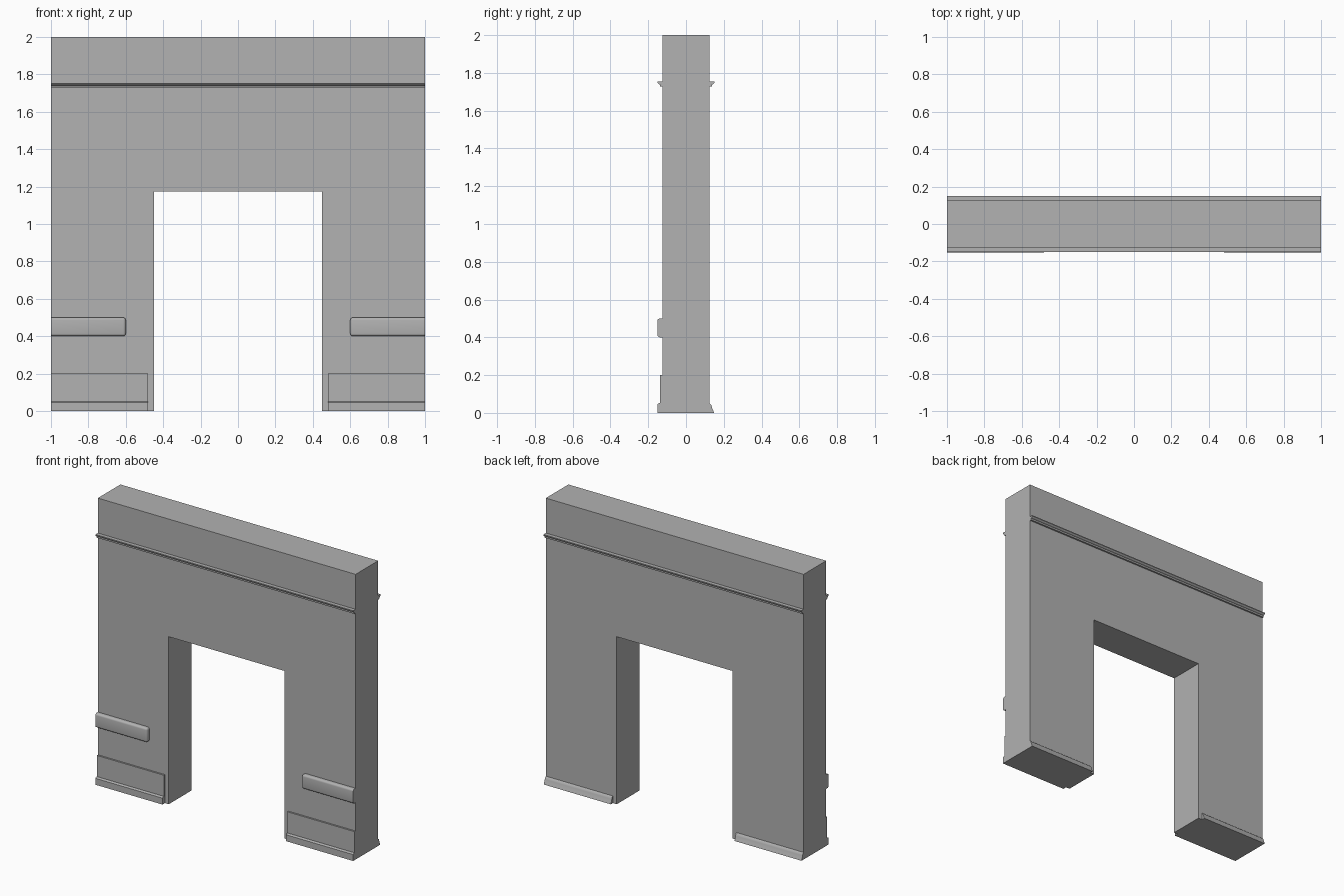
import bpy
import bmesh
import math

cube = bpy.data.objects.get("Cube")
if cube:
    bpy.data.objects.remove(cube, do_unlink=True)

WALL = 0.125    # half thickness of the wall
TRIM_X = 0.48   # inner end of the baseboards
BAR_X = 0.6     # inner end of the bumper bars

grey = bpy.data.materials.new("plain grey")
grey.use_nodes = True
colour = (0.445, 0.445, 0.445, 1)
grey.diffuse_color = colour
grey.node_tree.nodes["Principled BSDF"].inputs["Base Color"].default_value = colour


def finish(name, bm, smooth=False):
    bmesh.ops.recalc_face_normals(bm, faces=bm.faces)
    mesh = bpy.data.meshes.new(name)
    bm.to_mesh(mesh)
    bm.free()
    mesh.materials.append(grey)
    obj = bpy.data.objects.new(name, mesh)
    bpy.context.collection.objects.link(obj)
    if smooth:
        bpy.ops.object.select_all(action="DESELECT")
        obj.select_set(True)
        bpy.context.view_layer.objects.active = obj
        bpy.ops.object.shade_smooth_by_angle(angle=math.radians(35))
    return obj


def prism(points, offset):
    """Closed outline pushed along an offset."""
    bm = bmesh.new()
    face = bm.faces.new([bm.verts.new(p) for p in points])
    moved = bmesh.ops.extrude_face_region(bm, geom=[face])["geom"]
    verts = [v for v in moved if isinstance(v, bmesh.types.BMVert)]
    bmesh.ops.translate(bm, verts=verts, vec=offset)
    return bm


def trim(name, profile, side, x0, x1, smooth=False):
    """Profile of (distance from wall, height) run along x on one wall face."""
    points = [(x0, side * (WALL + d), z) for d, z in profile]
    return finish(name, prism(points, (x1 - x0, 0, 0)), smooth)


# Wall with a doorway
outline = [(-1, 0), (-0.45, 0), (-0.45, 1.175), (0.45, 1.175),
           (0.45, 0), (1, 0), (1, 2), (-1, 2)]
finish("doorway_wall", prism([(x, -WALL, z) for x, z in outline], (0, 2 * WALL, 0)))

# Picture rails on both faces
rail = [(0, 1.755), (0.026, 1.755), (0.026, 1.748), (0.021, 1.742),
        (0.013, 1.738), (0.012, 1.727), (0, 1.727)]
trim("front_picture_rail", rail, -1, -1, 1)
trim("back_picture_rail", rail, 1, -1, 1)

# Baseboards and bumper bars, one set on each leg
front_base = [(0, 0), (0.027, 0), (0.027, 0.045), (0.022, 0.05),
              (0.012, 0.052), (0.012, 0.2), (0, 0.2)]
back_base = [(0, 0), (0.023, 0), (0.02, 0.01), (0.015, 0.02),
             (0.012, 0.032), (0.008, 0.043), (0, 0.05)]
bar = [(0, 0.4), (0.027, 0.4), (0.027, 0.5), (0, 0.5)]
for label, s in (("left", 1), ("right", -1)):
    trim("front_baseboard_" + label, front_base, -1, s * TRIM_X, s)
    trim("back_baseboard_" + label, back_base, 1, s * TRIM_X, s, True)

    # Rounded bar, left square at the wall and at the outer end
    points = [(s * BAR_X, -WALL - d, z) for d, z in bar]
    bm = prism(points, (s * (1 - BAR_X), 0, 0))
    round_edges = [e for e in bm.edges
                   if not all(abs(v.co.y + WALL) < 1e-4 for v in e.verts)
                   and not all(abs(v.co.x) > 0.99 for v in e.verts)]
    bmesh.ops.bevel(bm, geom=round_edges, offset=0.014, segments=4,
                    profile=0.5, affect="EDGES")
    finish("bumper_bar_" + label, bm, True)
